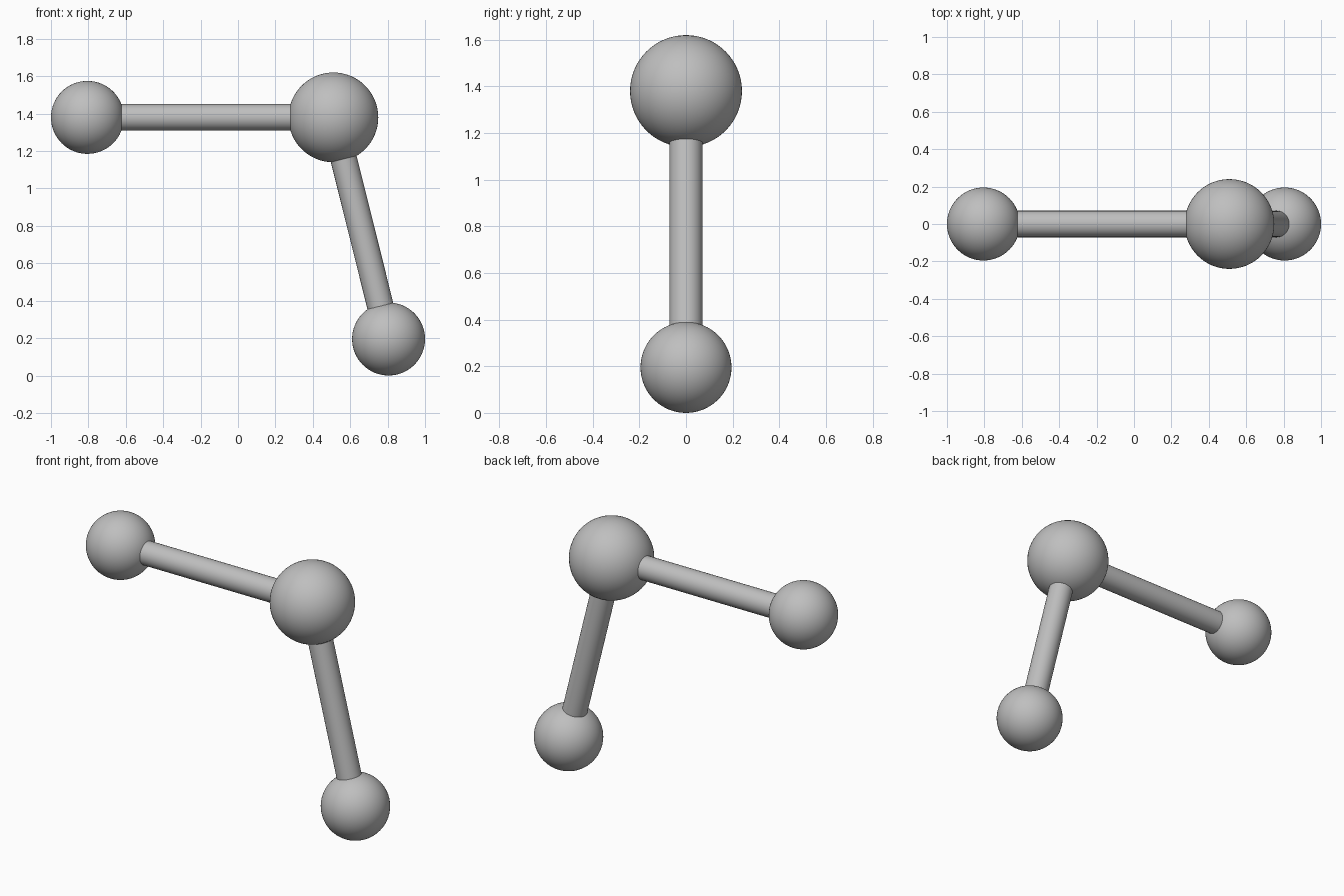
import bpy
from mathutils import Vector

if "Cube" in bpy.data.objects:
    bpy.data.objects.remove(bpy.data.objects["Cube"])

grey = bpy.data.materials.new("plain grey")
grey.diffuse_color = (0.52, 0.52, 0.52, 1)
grey.use_nodes = True
grey.node_tree.nodes["Principled BSDF"].inputs["Base Color"].default_value = grey.diffuse_color

CENTRE = Vector((0.51, 0, 1.38))
LEFT = Vector((-0.805, 0, 1.38))
LOWER = Vector((0.805, 0, 0.195))


def finish(name):
    ob = bpy.context.object
    ob.name = name
    ob.data.materials.append(grey)
    bpy.ops.object.shade_smooth_by_angle()


def ball(name, centre, radius):
    bpy.ops.mesh.primitive_uv_sphere_add(segments=64, ring_count=32, radius=radius, location=centre)
    finish(name)


def rod(name, a, b, radius=0.071):
    d = b - a
    bpy.ops.mesh.primitive_cylinder_add(vertices=48, radius=radius, depth=d.length,
                                        location=(a + b) / 2,
                                        rotation=d.to_track_quat('Z', 'Y').to_euler())
    finish(name)


# Large ball joined by rods to two smaller balls
ball("large_ball", CENTRE, 0.24)
for side, point in (("left", LEFT), ("lower", LOWER)):
    ball(side + "_ball", point, 0.195)
    rod(side + "_rod", CENTRE, point)
